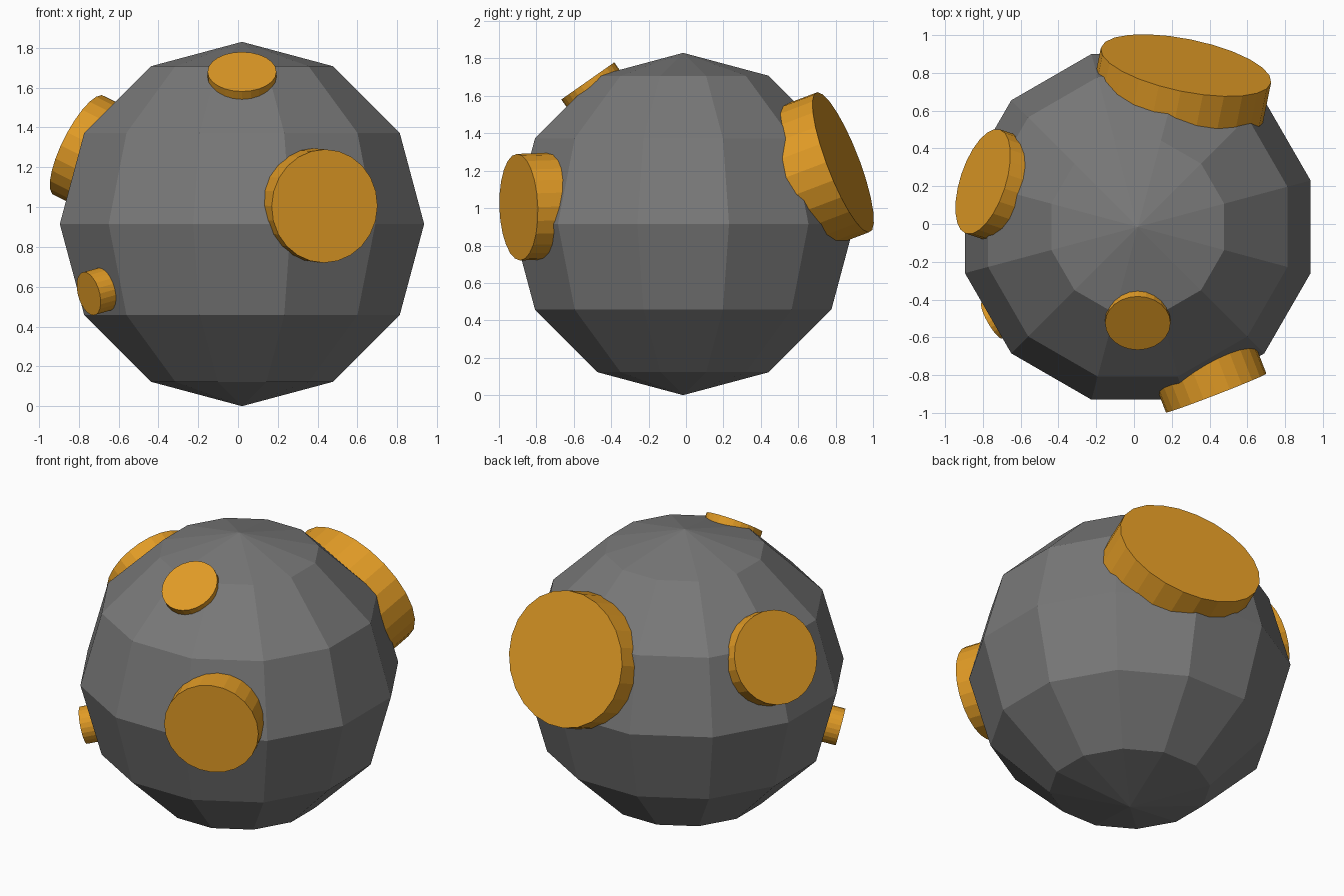
import bpy, bmesh, math
from mathutils import Matrix, Vector

if "Cube" in bpy.data.objects:
    bpy.data.objects.remove(bpy.data.objects["Cube"])


def material(name, rgb):
    m = bpy.data.materials.new(name)
    m.diffuse_color = (*rgb, 1)
    m.use_nodes = True
    m.node_tree.nodes["Principled BSDF"].inputs["Base Color"].default_value = m.diffuse_color
    return m


def add_object(name, bm, mat):
    mesh = bpy.data.meshes.new(name)
    bm.to_mesh(mesh)
    bm.free()
    mesh.materials.append(mat)
    ob = bpy.data.objects.new(name, mesh)
    bpy.context.collection.objects.link(ob)
    return ob


grey = material("dark grey", (0.19, 0.19, 0.19))
gold = material("gold", (0.753, 0.328, 0.019))

# Faceted ball: 12 sides, 6 bands, flat sides facing the axes
H = 0.915
R = H / math.cos(math.radians(15))
bm = bmesh.new()
bmesh.ops.create_uvsphere(bm, u_segments=12, v_segments=6, radius=1)
bm.transform(Matrix.Translation((0.02, -0.015, H))
             @ Matrix.Diagonal((R, R, H, 1))
             @ Matrix.Rotation(math.radians(15), 4, 'Z'))
add_object("ball", bm, grey)


def stud(name, cap, normal, a, b, depth):
    """Disc with outer cap centre, outward normal, half-widths across and up, sunk into the ball."""
    n = Vector(normal).normalized()
    u = Vector((0, 0, 1)).cross(n).normalized()
    v = n.cross(u)
    frame = Matrix((u, v, n)).transposed().to_4x4()
    bm = bmesh.new()
    bmesh.ops.create_cone(bm, cap_ends=True, segments=24, radius1=1, radius2=1, depth=1)
    bm.transform(Matrix.Translation(Vector(cap) - n * depth / 2) @ frame
                 @ Matrix.Diagonal((a, b, depth, 1)))
    add_object(name, bm, gold)


# Studs scattered over the ball
stud("front_stud", (0.435, -0.895, 1.005), (0.36, -0.93, -0.03), 0.285, 0.285, 0.35)
stud("back_stud", (0.275, 0.84, 1.245), (0.187, 0.918, 0.348), 0.46, 0.40, 0.45)
stud("left_stud", (-0.80, 0.225, 1.31), (-0.857, 0.28, 0.43), 0.29, 0.28, 0.30)
stud("small_left_stud", (-0.75, -0.51, 0.565), (-0.84, -0.48, -0.24), 0.112, 0.112, 0.22)
stud("top_stud", (0.02, -0.525, 1.68), (0, -0.575, 0.82), 0.173, 0.173, 0.18)
